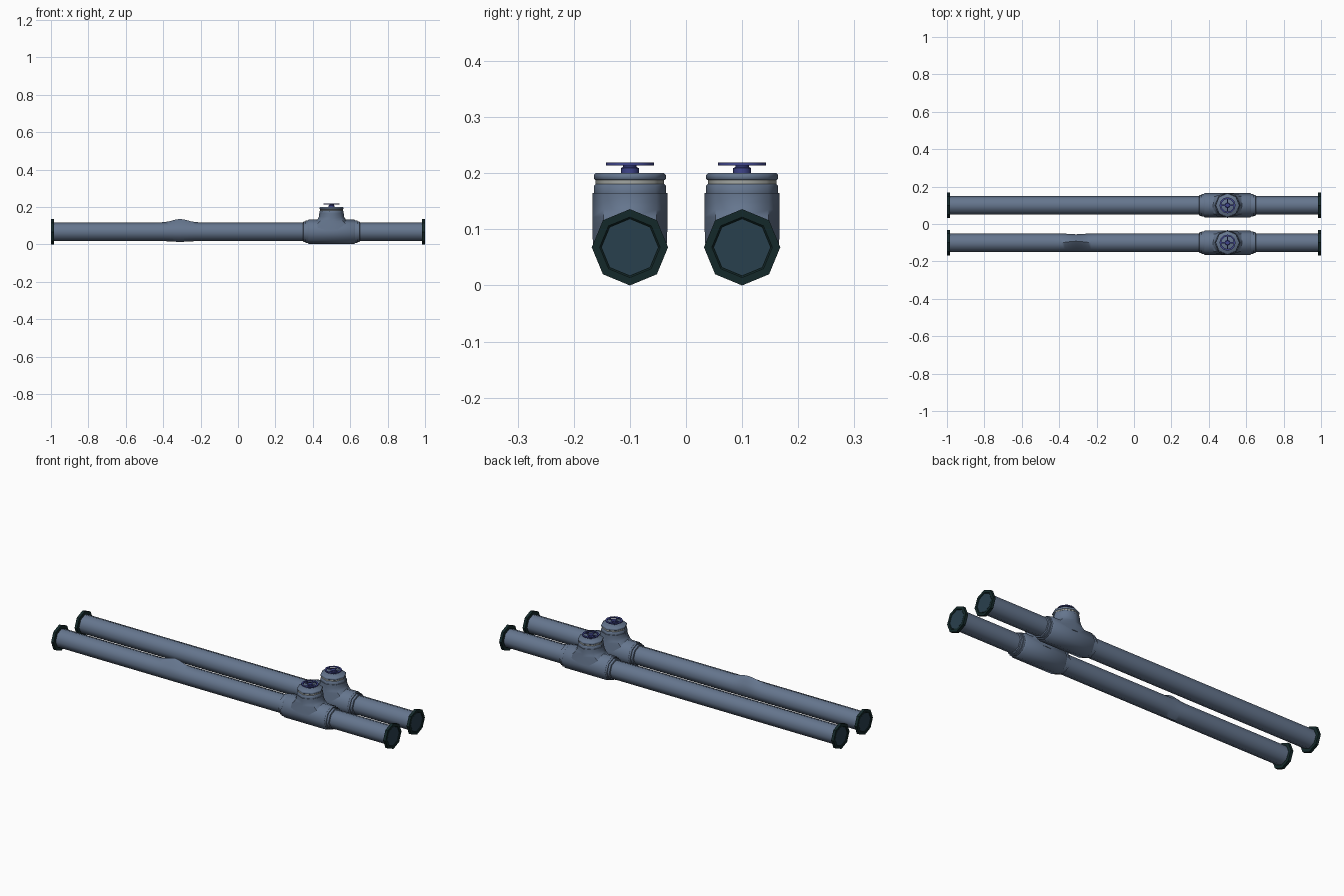
import bpy, bmesh
from math import sin, cos, pi, radians, exp
from mathutils import Vector

if "Cube" in bpy.data.objects:
    bpy.data.objects.remove(bpy.data.objects["Cube"], do_unlink=True)


def material(name, rgb):
    m = bpy.data.materials.new(name)
    m.use_nodes = True
    color = (*rgb, 1)
    m.diffuse_color = color
    m.node_tree.nodes["Principled BSDF"].inputs["Base Color"].default_value = color
    return m


STEEL = material("slate blue steel", (0.13, 0.18, 0.27))
DARK = material("dark green flange", (0.007, 0.022, 0.023))
TEAL = material("dark teal end", (0.022, 0.05, 0.075))
BLUE = material("blue wheel", (0.05, 0.06, 0.26))
PALE = material("pale gasket", (0.36, 0.38, 0.36))

AXIS_Z = 0.068
VALVE_X = 0.5


def finish(bm, name, mat, smooth=True):
    bmesh.ops.recalc_face_normals(bm, faces=bm.faces)
    mesh = bpy.data.meshes.new(name)
    bm.to_mesh(mesh)
    bm.free()
    mesh.materials.append(mat)
    ob = bpy.data.objects.new(name, mesh)
    bpy.context.collection.objects.link(ob)
    if smooth:
        bpy.ops.object.select_all(action="DESELECT")
        ob.select_set(True)
        bpy.context.view_layer.objects.active = ob
        bpy.ops.object.shade_smooth_by_angle(angle=radians(50))
    return ob


def lathe(name, profile, mat, y, axis="X", sides=8, closed=False,
          deform=None, smooth=True):
    """Spin (position, radius) pairs around a pipe (X) or valve stem (Z)."""
    bm = bmesh.new()
    rings = []
    for p, r in profile:
        ring = []
        for i in range(sides):
            a = 2 * pi * i / sides
            if axis == "X":
                co = Vector((p, y + r * cos(a), AXIS_Z + r * sin(a)))
            else:
                co = Vector((VALVE_X + r * cos(a), y + r * sin(a), p))
            ring.append(bm.verts.new(deform(co) if deform else co))
        rings.append(ring)
    pairs = list(zip(rings, rings[1:]))
    if closed:
        pairs.append((rings[-1], rings[0]))
    else:
        bm.faces.new(rings[0])
        bm.faces.new(rings[-1])
    for a, b in pairs:
        for i in range(sides):
            j = (i + 1) % sides
            bm.faces.new((a[i], a[j], b[j], b[i]))
    return finish(bm, name, mat, smooth)


def swell(co):
    """Bulge pushed out of the top of the front pipe."""
    w = exp(-((co.x + 0.31) / 0.055) ** 2)
    up = (co.z - AXIS_Z) / 0.05
    if up > 0.9:
        co.z += 0.018 * w
        co.y += 0.008 * w
    elif up < -0.9:
        co.z -= 0.004 * w
    elif co.y > -0.06:
        co.y -= 0.005 * w
    return co


def saddle(co):
    """Widen the foot of the branch along the pipe to blend the tee."""
    t = max(0, (0.155 - co.z) / 0.045)
    co.x = VALVE_X + (co.x - VALVE_X) * (1 + 0.6 * t ** 2)
    return co


def handwheel(y, side):
    lathe(side + "_wheel_rim",
          [(0.214, 0.034), (0.214, 0.043), (0.219, 0.043), (0.219, 0.034)],
          BLUE, y, "Z", 12, closed=True)
    lathe(side + "_wheel_stem",
          [(0.198, 0.016), (0.209, 0.016), (0.211, 0.012), (0.219, 0.012)],
          BLUE, y, "Z")
    bm = bmesh.new()
    for size in ((0.074, 0.007, 0.004), (0.007, 0.074, 0.004)):
        verts = bmesh.ops.create_cube(bm, size=1)["verts"]
        bmesh.ops.scale(bm, vec=size, verts=verts)
        bmesh.ops.translate(bm, vec=(VALVE_X, y, 0.2165), verts=verts)
    finish(bm, side + "_wheel_spokes", BLUE, smooth=False)


for side, y in (("front", -0.1), ("back", 0.1)):
    # Long pipe, with extra rings where the front one bulges
    stations = [-0.99] + [-0.45 + 0.02 * i for i in range(15)] + [0.99]
    lathe(side + "_pipe", [(x, 0.05) for x in stations], STEEL, y,
          deform=swell if side == "front" else None)

    # End flanges with inset plates
    for end, s in (("left", 1), ("right", -1)):
        lathe(f"{side}_{end}_flange",
              [(s * 0.985, 0.049), (s * 0.985, 0.068), (s, 0.068),
               (s, 0.054), (s * 0.997, 0.051)], DARK, y, smooth=False)
        lathe(f"{side}_{end}_end_plate",
              [(s * 0.99, 0.05), (s * 0.998, 0.05)], TEAL, y, smooth=False)
        # Stepped collar on each end of the valve body
        lathe(f"{side}_{end}_collar",
              [(VALVE_X + s * d, r) for d, r in
               ((0.115, 0.061), (0.138, 0.061), (0.138, 0.056),
                (0.15, 0.056), (0.152, 0.05))], STEEL, y)

    # Tee body and upright branch
    lathe(side + "_valve_body",
          [(VALVE_X - 0.128, 0.06), (VALVE_X - 0.122, 0.065),
           (VALVE_X + 0.122, 0.065), (VALVE_X + 0.128, 0.06)], STEEL, y)
    lathe(side + "_valve_neck",
          [(0.075, 0.066), (0.11, 0.067), (0.122, 0.067), (0.135, 0.067),
           (0.148, 0.067), (0.165, 0.067), (0.165, 0.064),
           (0.178, 0.064), (0.181, 0.061)], STEEL, y, "Z", deform=saddle)

    # Gasket and cover
    lathe(side + "_gasket", [(0.18, 0.061), (0.19, 0.061)], PALE, y, "Z")
    lathe(side + "_cover",
          [(0.188, 0.062), (0.19, 0.064), (0.197, 0.064), (0.2, 0.061)],
          STEEL, y, "Z")
    handwheel(y, side)
